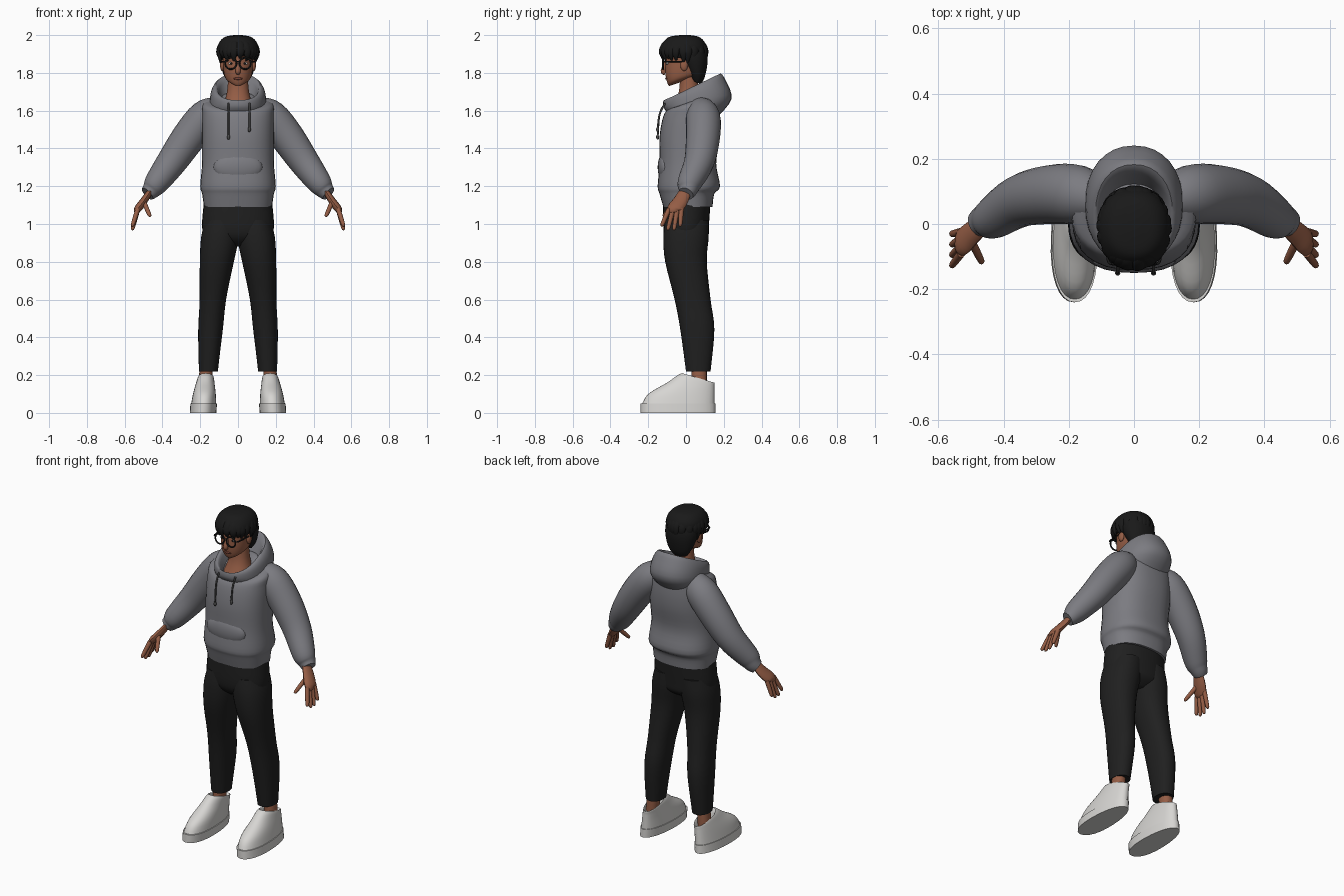
import bpy
import bmesh
import math
from mathutils import Vector

if "Cube" in bpy.data.objects:
    bpy.data.objects.remove(bpy.data.objects["Cube"], do_unlink=True)


def material(name, *colour):
    mat = bpy.data.materials.new(name)
    mat.use_nodes = True
    mat.diffuse_color = (*colour, 1)
    shader = next(node for node in mat.node_tree.nodes if node.type == "BSDF_PRINCIPLED")
    shader.inputs["Base Color"].default_value = (*colour, 1)
    return mat


SKIN = material("skin brown", .3, .11, .06)
LIPS = material("lip brown", .2, .06, .04)
GREY = material("hoodie grey", .2, .2, .22)
CORD = material("cord dark grey", .07, .07, .07)
TROUSER = material("trouser black", .014, .014, .014)
HAIR = material("hair black", .01, .01, .01)
WHITE = material("shoe white", .68, .67, .65)


def finish(bm, name, mat, mirror=False):
    """Turn a bmesh into a smooth shaded object, with optional mirroring."""
    bmesh.ops.recalc_face_normals(bm, faces=bm.faces)
    mesh = bpy.data.meshes.new(name)
    bm.to_mesh(mesh)
    bm.free()
    mesh.materials.append(mat)
    for polygon in mesh.polygons:
        polygon.use_smooth = True
    mesh.set_sharp_from_angle(angle=math.radians(50))
    obj = bpy.data.objects.new(name, mesh)
    bpy.context.scene.collection.objects.link(obj)
    if mirror:
        obj.modifiers.new("Mirror", "MIRROR").use_mirror_merge = False


def smooth(rows, steps=4):
    """Pass a smooth spline through the rows, so that few are needed."""
    rows = [Vector(row) for row in rows]
    last = len(rows) - 1
    result = []
    for i in range(last):
        before, start, end, after = (rows[min(max(i + k, 0), last)] for k in (-1, 0, 1, 2))
        for step in range(steps):
            t = step / steps
            slope = (end - before) * t
            bend = (before * 2 - start * 5 + end * 4 - after) * t ** 2
            twist = (start * 3 - before - end * 3 + after) * t ** 3
            result.append(start + (slope + bend + twist) / 2)
    return result + [rows[last]]


def loft(bm, rings, caps=True):
    """Skin a list of closed rings of points."""
    loops = [[bm.verts.new(point) for point in ring] for ring in rings]
    for low, high in zip(loops, loops[1:]):
        for i in range(len(low)):
            bm.faces.new((low[i - 1], low[i], high[i], high[i - 1]))
    if caps:
        bm.faces.new(loops[0])
        bm.faces.new(loops[-1])


def stack(name, mat, rows, power=2.2, taper=0, centre=lambda z: 0, caps=True, mirror=False):
    """Rows hold half width, front y, back y, front z and, if tilted, back z."""
    sides = 32
    rings = []
    for width, front, back, low, high in smooth([(*row, row[3])[:5] for row in rows]):
        ring = []
        for i in range(sides):
            angle = math.tau * i / sides
            across, along = (math.copysign(abs(v) ** (2 / power), v)
                             for v in (math.cos(angle), math.sin(angle)))
            share = (along + 1) / 2
            ring.append((centre(low) + width * across * (1 - taper * along),
                         front + (back - front) * share, low + (high - low) * share))
        rings.append(ring)
    bm = bmesh.new()
    loft(bm, rings, caps)
    finish(bm, name, mat, mirror)


def add_tube(bm, rows, wide=1, ref=(0, 1, 0), sides=12):
    """Rows hold x, y, z and radius; wide stretches the section along ref."""
    rows = smooth(rows)
    rings = []
    for i, row in enumerate(rows):
        ahead, behind = rows[min(i + 1, len(rows) - 1)], rows[max(i - 1, 0)]
        tangent = (ahead - behind).xyz.normalized()
        side = Vector(ref)
        side = (side - tangent * side.dot(tangent)).normalized()
        normal = tangent.cross(side)
        angles = [math.tau * k / sides for k in range(sides)]
        rings.append([row.xyz + (normal * math.cos(a) + side * wide * math.sin(a)) * row.w
                      for a in angles])
    loft(bm, rings)


def tube(name, mat, rows, mirror=False, **shape):
    bm = bmesh.new()
    add_tube(bm, rows, **shape)
    finish(bm, name, mat, mirror)


def blob(name, mat, centre, size, mirror=False):
    bm = bmesh.new()
    bmesh.ops.create_uvsphere(bm, u_segments=24, v_segments=16, radius=1)
    bmesh.ops.scale(bm, vec=size, verts=bm.verts)
    bmesh.ops.translate(bm, vec=centre, verts=bm.verts)
    finish(bm, name, mat, mirror)


# Hoodie body with gathered hem, pocket and lowered hood
stack("hoodie_body", GREY, [
    (.18, -.12, .14, 1.09), (.19, -.14, .15, 1.16), (.2, -.15, .18, 1.2),
    (.19, -.14, .16, 1.32), (.19, -.14, .18, 1.46), (.19, -.12, .18, 1.57),
    (.18, -.09, .16, 1.61, 1.67), (.08, -.05, .1, 1.61, 1.7)], power=2.4)
blob("front_pocket", GREY, (0, -.11, 1.3), (.13, .04, .08))
stack("hood", GREY, [
    (.14, -.1, .16, 1.59, 1.56), (.15, -.12, .24, 1.62, 1.66), (.14, -.12, .21, 1.65, 1.76),
    (.11, -.11, .17, 1.65, 1.79), (.08, -.06, .1, 1.6, 1.64)], caps=False)

# Sleeves narrowing to the cuffs
tube("sleeves", GREY, [
    (.1, .07, 1.62, .06), (.17, .09, 1.57, .09), (.26, .09, 1.46, .09), (.35, .07, 1.33, .08),
    (.43, .02, 1.22, .065), (.46, .01, 1.18, .05), (.48, 0, 1.16, .04)], mirror=True, sides=24)

# Drawstrings with end tips
for side, x, end in (("right", -.05, 1.46), ("left", .06, 1.5)):
    tube(side + "_drawstring", CORD, [
        (x, -.11, 1.64, .005), (x, -.14, 1.58, .005), (x, -.15, end, .005)])
    blob(side + "_drawstring_tip", CORD, (x, -.15, end), (.008, .008, .014))

# Hands with four fanned fingers and a thumb
bm = bmesh.new()
add_tube(bm, [(.46, 0, 1.18, .015), (.5, -.03, 1.12, .02), (.53, -.06, 1.08, .02),
              (.54, -.06, 1.06, .01)], wide=2)
digits = [((.53, -.09 + .022 * i, 1.08), (.56, -.13 + .033 * i, .965 + .01 * (i - 1.5) ** 2))
          for i in range(4)]
digits.append(((.5, -.05, 1.12), (.465, -.12, 1.04)))
for base, tip in digits:
    base, tip = Vector(base), Vector(tip)
    add_tube(bm, [(*base.lerp(tip, share), radius)
                  for share, radius in ((0, .013), (.5, .012), (.9, .01), (1, .004))])
finish(bm, "hands", SKIN, mirror=True)

# Trousers
stack("trouser_hips", TROUSER, [
    (.18, -.12, .13, 1.12), (.19, -.12, .12, .98), (.16, -.1, .11, .92), (.08, -.05, .06, .88)])
stack("trouser_legs", TROUSER, [
    (.09, -.11, .12, 1.02), (.1, -.12, .12, .93), (.09, -.11, .11, .8), (.07, -.06, .13, .6),
    (.065, -.03, .15, .44), (.05, 0, .13, .22)],
    centre=lambda z: .16 - .075 * z * z, mirror=True)


# Ankles and shoes, leaning inward with height
def foot_centre(z):
    return .185 - .07 * z


stack("ankles", SKIN, [(.035, .03, .11, .1), (.035, .03, .11, .26)],
      centre=foot_centre, mirror=True)
stack("shoe_soles", WHITE, [(.07, -.24, .155, 0), (.07, -.24, .155, .05)],
      taper=.1, centre=foot_centre, mirror=True)
stack("shoe_uppers", WHITE, [
    (.067, -.235, .15, .04), (.06, -.2, .15, .1), (.05, -.1, .15, .16, .14),
    (.04, -.02, .15, .21, .16), (.03, 0, .13, .15, .14)],
    taper=.1, centre=foot_centre, mirror=True)

# Neck, head and face
stack("neck", SKIN, [(.09, -.08, .09, 1.6), (.06, -.04, .07, 1.69), (.05, -.03, .06, 1.8)])
stack("head", SKIN, [
    (.02, -.09, -.03, 1.73, 1.75), (.06, -.1, .04, 1.75, 1.78), (.075, -.11, .08, 1.8),
    (.08, -.11, .1, 1.87), (.08, -.11, .1, 1.93), (.04, -.06, .05, 1.97)])
blob("ears", SKIN, (.083, -.01, 1.84), (.012, .02, .03), mirror=True)
tube("nose", SKIN, [(0, -.1, 1.87, .01), (0, -.12, 1.81, .014), (0, -.11, 1.8, .01)])
blob("mouth", LIPS, (0, -.1, 1.77), (.025, .01, .007))
blob("eye_whites", WHITE, (.036, -.097, 1.85), (.015, .008, .007), mirror=True)
blob("irises", HAIR, (.036, -.103, 1.85), (.006, .004, .006), mirror=True)
blob("eyebrows", HAIR, (.04, -.1, 1.88), (.025, .01, .004), mirror=True)

# Round glasses with bridge and temples
bm = bmesh.new()
turns = [math.tau * k / 12 for k in range(13)]
add_tube(bm, [(.038 + .03 * math.cos(a), -.122, 1.85 + .03 * math.sin(a), .0045) for a in turns])
add_tube(bm, [(0, -.125, 1.86, .003), (.01, -.122, 1.86, .003)])
add_tube(bm, [(.066, -.12, 1.86, .004), (.08, -.11, 1.86, .004), (.087, -.01, 1.86, .004)],
         ref=(0, 0, 1))
finish(bm, "glasses", HAIR, mirror=True)

# Hair: nape, crown and overlapping locks
stack("hair_nape", HAIR, [
    (.05, .03, .08, 1.76, 1.74), (.08, 0, .1, 1.82, 1.78), (.1, -.05, .115, 1.9, 1.87),
    (.09, -.07, .1, 1.95)])
stack("hair_crown", HAIR, [
    (.09, -.12, .1, 1.89, 1.86), (.108, -.14, .11, 1.92), (.1, -.12, .1, 1.96),
    (.07, -.09, .07, 1.99), (.02, -.03, .02, 2)])
bm = bmesh.new()
count = 22
for k in range(count):
    angle = math.tau * (k + .3 * math.sin(k * 5)) / count
    across, along = math.cos(angle), math.sin(angle)
    tip = 1.87 - .02 * max(0, along + .6) + .01 * math.sin(k * 3)
    profile = ((.45, 1.98, .01), (.83, 1.955, .013), (1, 1.91, .012), (.9, tip, .003))
    add_tube(bm, [(.104 * reach * across, .12 * reach * along - .013, z, radius)
                  for reach, z, radius in profile], wide=1.8, ref=(-along, across, 0))
finish(bm, "hair_locks", HAIR)
